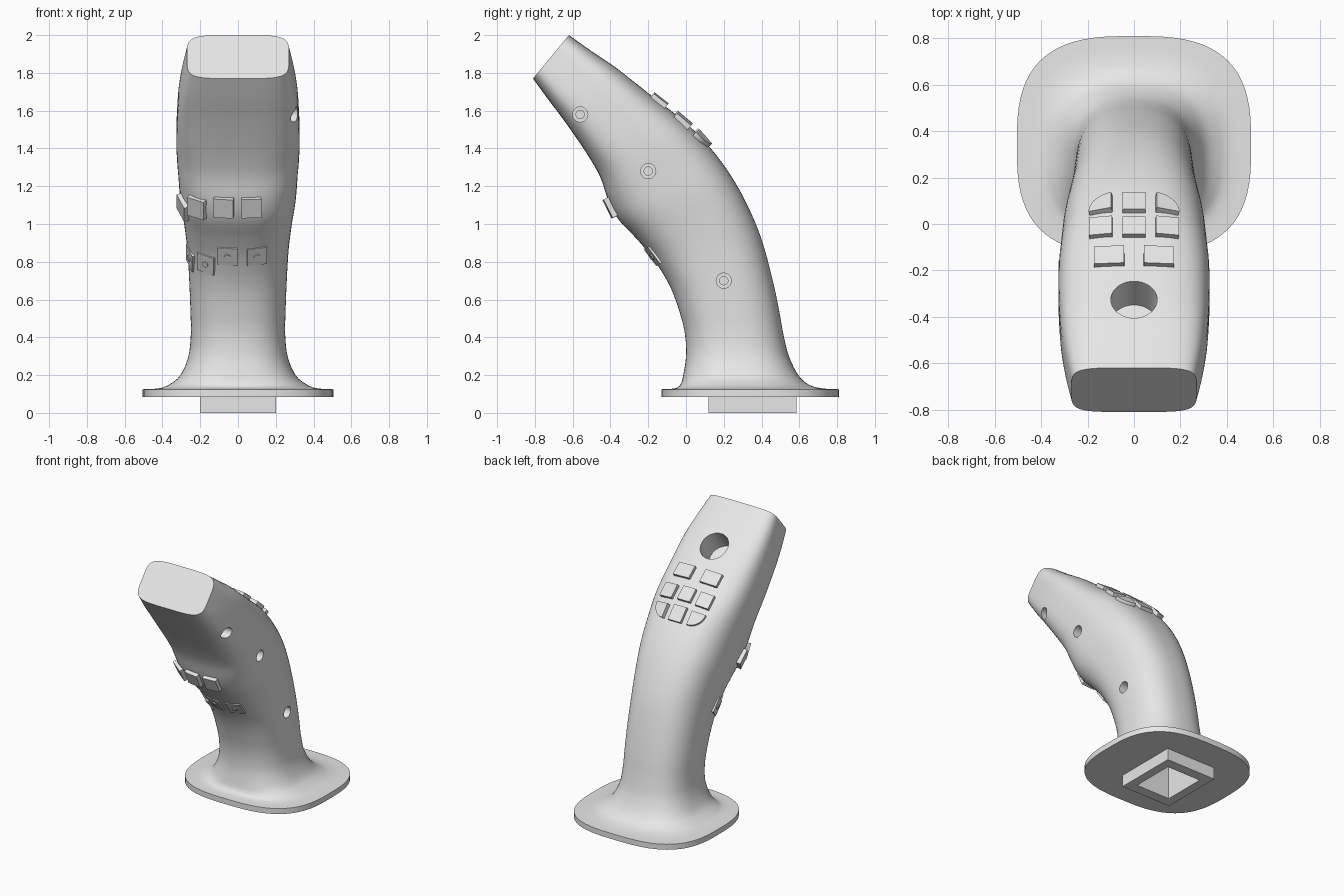
import bpy, bmesh, math
from mathutils import Vector, Matrix
from mathutils.bvhtree import BVHTree

if "Cube" in bpy.data.objects:
    bpy.data.objects.remove(bpy.data.objects["Cube"], do_unlink=True)

GREY = (0.8, 0.8, 0.8, 1)
grey = bpy.data.materials.new("plain_grey")
grey.use_nodes = True
grey.diffuse_color = GREY
grey.node_tree.nodes["Principled BSDF"].inputs["Base Color"].default_value = GREY


def make_object(name, bm):
    bmesh.ops.recalc_face_normals(bm, faces=bm.faces[:])
    mesh = bpy.data.meshes.new(name)
    bm.to_mesh(mesh)
    bm.free()
    mesh.materials.append(grey)
    obj = bpy.data.objects.new(name, mesh)
    bpy.context.collection.objects.link(obj)
    return obj


def box(name, size, centre):
    bm = bmesh.new()
    bmesh.ops.create_cube(bm, size=1)
    bmesh.ops.scale(bm, vec=size, verts=bm.verts)
    bmesh.ops.translate(bm, vec=centre, verts=bm.verts)
    return make_object(name, bm)


def cylinder(name, radius, start, end):
    axis = Vector(end) - Vector(start)
    turn = axis.to_track_quat('Z', 'Y').to_matrix().to_4x4()
    bm = bmesh.new()
    bmesh.ops.create_cone(bm, cap_ends=True, segments=40, radius1=radius, radius2=radius,
                          depth=axis.length,
                          matrix=Matrix.Translation((Vector(start) + Vector(end)) / 2) @ turn)
    return make_object(name, bm)


def cut(target, cutter):
    cutter.hide_render = True
    mod = target.modifiers.new("cut", 'BOOLEAN')
    mod.operation, mod.solver, mod.object = 'DIFFERENCE', 'EXACT', cutter
    bpy.context.view_layer.objects.active = target
    bpy.ops.object.modifier_apply(modifier=mod.name)
    bpy.data.objects.remove(cutter, do_unlink=True)


# Grip sections: front y, front z, back y, back z, half width, squareness
SECTIONS = [
    (-0.13, 0.125, 0.81, 0.125, 0.505, 2.9),
    (-0.06, 0.13, 0.72, 0.13, 0.42, 2.8),
    (-0.03, 0.15, 0.65, 0.15, 0.365, 2.7),
    (-0.015, 0.2, 0.595, 0.2, 0.305, 2.6),
    (0, 0.3, 0.545, 0.3, 0.263, 2.5),
    (-0.005, 0.41, 0.515, 0.42, 0.25, 2.5),
    (-0.03, 0.52, 0.49, 0.56, 0.252, 2.5),
    (-0.085, 0.67, 0.455, 0.72, 0.258, 2.5),
    (-0.17, 0.81, 0.4, 0.92, 0.268, 2.5),
    (-0.26, 0.92, 0.33, 1.09, 0.285, 2.6),
    (-0.355, 1.02, 0.245, 1.245, 0.305, 2.7),
    (-0.41, 1.12, 0.14, 1.39, 0.315, 2.8),
    (-0.455, 1.25, 0, 1.535, 0.325, 3),
    (-0.53, 1.38, -0.19, 1.685, 0.325, 3.3),
    (-0.64, 1.54, -0.36, 1.82, 0.315, 3.7),
    (-0.73, 1.66, -0.5, 1.915, 0.295, 4.2),
    (-0.81, 1.77, -0.62, 2, 0.27, 4.8),
]
STEPS, SIDES = 4, 72


def blend(a, b, c, d, t):
    return [0.5 * (2 * q + (r - p) * t + (2 * p - 5 * q + 4 * r - s) * t * t
                   + (3 * q - p - 3 * r + s) * t ** 3) for p, q, r, s in zip(a, b, c, d)]


def ring(section):
    fy, fz, by, bz, half, power = section
    front, back = Vector((0, fy, fz)), Vector((0, by, bz))
    mid, arm = (front + back) / 2, (back - front) / 2
    points = []
    for i in range(SIDES):
        a = math.tau * (i + 0.5) / SIDES
        c, s = math.cos(a), math.sin(a)
        u = math.copysign(abs(c) ** (2 / power), c)
        v = math.copysign(abs(s) ** (2 / power), s)
        points.append(mid + arm * v + Vector((half * u, 0, 0)))
    return points


# Grip body with flange, lofted through the sections
padded = [SECTIONS[0]] + SECTIONS + [SECTIONS[-1]]
rows = [blend(*padded[k:k + 4], j / STEPS) for k in range(len(SECTIONS) - 1) for j in range(STEPS)]
rows.append(SECTIONS[-1])
underside = list(SECTIONS[0])
underside[1] = underside[3] = 0.085
bm = bmesh.new()
loops = [[bm.verts.new(p) for p in ring(r)] for r in [underside] + rows]
for low, high in zip(loops, loops[1:]):
    for i in range(SIDES):
        k = (i + 1) % SIDES
        bm.faces.new((low[i], low[k], high[k], high[i]))
bm.faces.new(loops[0][::-1])
bm.faces.new(loops[-1])
bmesh.ops.recalc_face_normals(bm, faces=bm.faces[:])
surface = BVHTree.FromBMesh(bm)
body = make_object("grip_body", bm)


def hit(origin, direction):
    point, normal, _, _ = surface.ray_cast(Vector(origin), Vector(direction))
    return point, normal


# Square connector with its socket
connector = box("base_connector", (0.4, 0.465, 0.086), (0, 0.3525, 0.043))
for part in (connector, body):
    cut(part, box("socket_cutter", (0.272, 0.316, 0.4), (0, 0.3525, 0.05)))

# Round well for the thumb control
point, normal = hit((0, -0.325, 3), (0, 0, -1))
cut(body, cylinder("well_cutter", 0.1, point - normal * 0.17, point + normal * 0.1))

# Counterbored screw holes on the left side
for y, z in ((-0.56, 1.58), (-0.2, 1.28), (0.2, 0.7)):
    point, _ = hit((2, y, z), (-1, 0, 0))
    for radius, depth in ((0.04, 0.06), (0.022, 0.15)):
        cut(body, cylinder("screw_cutter", radius, point - Vector((depth, 0, 0)),
                           point + Vector((0.1, 0, 0))))

bpy.ops.object.select_all(action='DESELECT')
body.select_set(True)
bpy.context.view_layer.objects.active = body
bpy.ops.object.shade_smooth_by_angle(angle=math.radians(35))


def plate(name, outline, point, normal, rise, sink=0.03):
    """Prism standing on the grip surface, outline given across and up."""
    across = (Vector((1, 0, 0)) - normal * normal.x).normalized()
    up = normal.cross(across)
    bm = bmesh.new()
    ends = [[bm.verts.new(point + across * a + up * b + normal * h) for a, b in outline]
            for h in (-sink, rise)]
    bm.faces.new(ends[0][::-1])
    bm.faces.new(ends[1])
    for i in range(len(outline)):
        k = (i + 1) % len(outline)
        bm.faces.new((ends[0][i], ends[0][k], ends[1][k], ends[1][i]))
    return make_object(name, bm)


def rectangle(w, h):
    return [(-w / 2, -h / 2), (w / 2, -h / 2), (w / 2, h / 2), (-w / 2, h / 2)]


def quarter(side, r=0.1):
    arc = [math.pi / 2 * i / 12 for i in range(13)]
    return [(-side * r / 2, -r / 2)] + [
        (side * (r * math.cos(a) - r / 2), r * math.sin(a) - r / 2) for a in arc]


# Keypad on the back
def back_button(name, x, y, outline):
    plate(name, outline, *hit((x, y, 3), (0, 0, -1)), 0.022)


for side, label in ((1, "left"), (-1, "right")):
    back_button("upper_key_" + label, side * 0.107, -0.145, rectangle(0.13, 0.095))
    back_button("middle_key_" + label, side * 0.142, -0.02, rectangle(0.1, 0.1))
    back_button("corner_key_" + label, side * 0.142, 0.08, quarter(side))
back_button("middle_key_centre", 0, -0.02, rectangle(0.1, 0.1))
back_button("lower_key_centre", 0, 0.085, rectangle(0.1, 0.11))

# Finger buttons on the front
for i, x in enumerate((-0.285, -0.215, -0.075, 0.07)):
    plate(f"finger_button_{i}", rectangle(0.105, 0.11), *hit((x, -3, 1.09), (0, 1, 0)), 0.022)

# Low sensor plates with small studs below the finger buttons
disc = [(0.017 * math.cos(math.tau * i / 16), 0.017 * math.sin(math.tau * i / 16))
        for i in range(16)]
for i, (x, z) in enumerate(((-0.253, 0.82), (-0.17, 0.79), (-0.055, 0.83), (0.1, 0.83))):
    point, normal = hit((x, -3, z), (0, 1, 0))
    plate(f"sensor_plate_{i}", rectangle(0.105, 0.11), point, normal, 0.006)
    plate(f"sensor_stud_{i}", disc, point, normal, 0.012)
